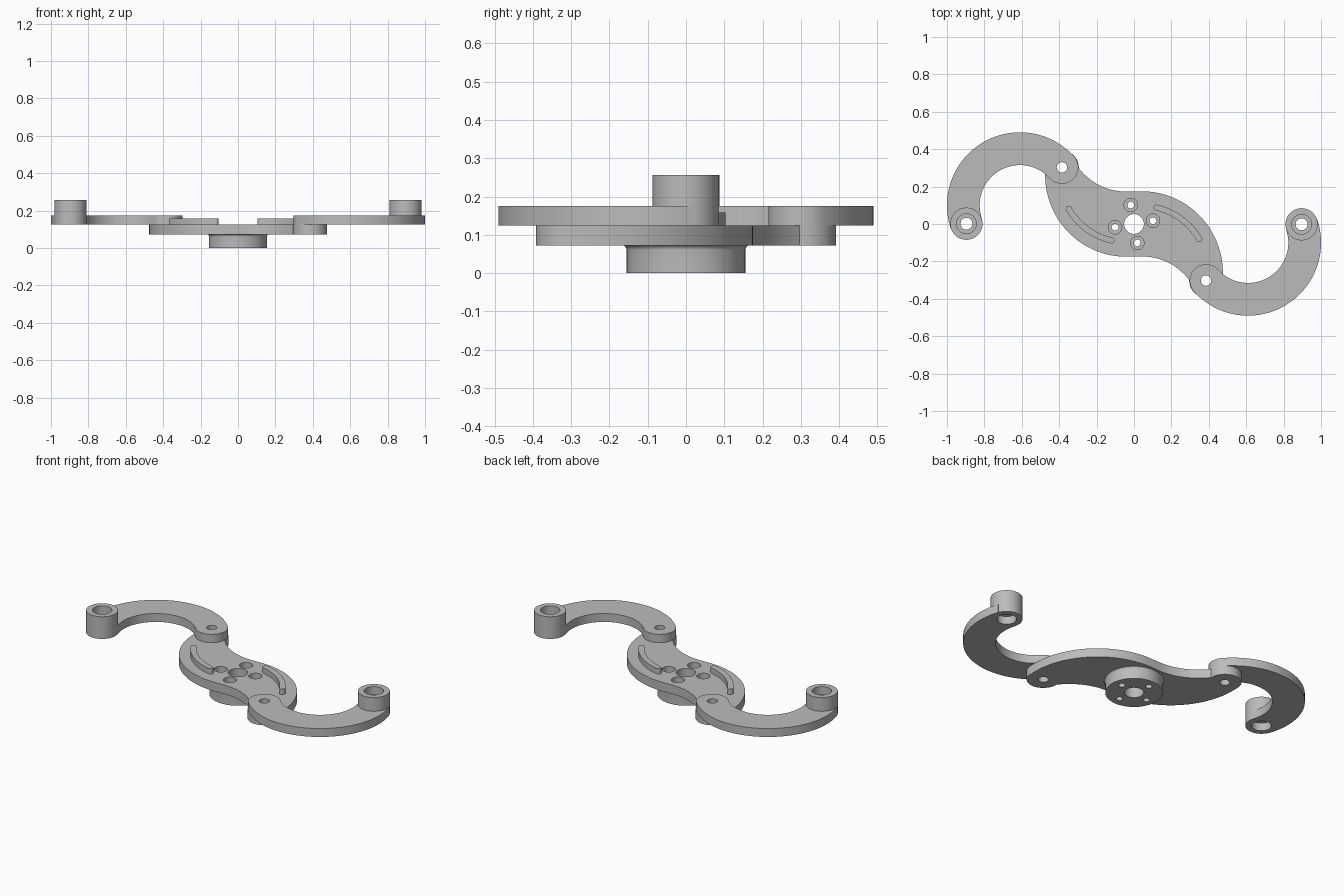
import bpy, bmesh, math
from math import radians, cos, sin, pi

if "Cube" in bpy.data.objects:
    bpy.data.objects.remove(bpy.data.objects["Cube"])

grey = bpy.data.materials.new("light_grey")
grey.diffuse_color = (0.5, 0.5, 0.5, 1)
grey.use_nodes = True
grey.node_tree.nodes["Principled BSDF"].inputs["Base Color"].default_value = grey.diffuse_color


def arc(c, r, a0, a1, n=32):
    """Points along an arc, angles in degrees."""
    return [(c[0] + r * cos(radians(a0 + (a1 - a0) * i / n)),
             c[1] + r * sin(radians(a0 + (a1 - a0) * i / n))) for i in range(n + 1)]


def turned(pts):
    return [(-x, -y) for x, y in pts]


def new_object(name, bm):
    bmesh.ops.remove_doubles(bm, verts=bm.verts, dist=1e-5)
    bmesh.ops.recalc_face_normals(bm, faces=bm.faces)
    mesh = bpy.data.meshes.new(name)
    bm.to_mesh(mesh)
    bm.free()
    mesh.materials.append(grey)
    ob = bpy.data.objects.new(name, mesh)
    bpy.context.collection.objects.link(ob)
    return ob


def prism(name, pts, z0, z1):
    bm = bmesh.new()
    face = bm.faces.new([bm.verts.new((x, y, z0)) for x, y in pts])
    ext = bmesh.ops.extrude_face_region(bm, geom=[face])["geom"]
    bmesh.ops.translate(bm, vec=(0, 0, z1 - z0),
                        verts=[v for v in ext if isinstance(v, bmesh.types.BMVert)])
    return new_object(name, bm)


def lathe(name, profile, n=64):
    """Closed solid turned around z from (radius, z) pairs."""
    bm = bmesh.new()
    rings = [[bm.verts.new((r * cos(2 * pi * i / n), r * sin(2 * pi * i / n), z))
              for i in range(n)] for r, z in profile]
    for a, b in zip(rings, rings[1:]):
        for i in range(n):
            bm.faces.new((a[i], a[(i + 1) % n], b[(i + 1) % n], b[i]))
    bm.faces.new(rings[0])
    bm.faces.new(rings[-1])
    return new_object(name, bm)


def cylinder(name, c, r, z0, z1, n=48):
    return prism(name, arc(c, r, 0, 360 * (n - 1) / n, n - 1), z0, z1)


def combine(ob, tool, operation):
    """Apply one boolean and drop the tool."""
    mod = ob.modifiers.new("bool", 'BOOLEAN')
    mod.operation, mod.solver, mod.object = operation, 'EXACT', tool
    graph = bpy.context.evaluated_depsgraph_get()
    mesh = bpy.data.meshes.new_from_object(ob.evaluated_get(graph))
    ob.modifiers.clear()
    ob.data = mesh
    bpy.data.objects.remove(tool)


def drill(ob, c, r, z0, z1):
    combine(ob, cylinder("cutter", c, r, z0, z1, 32), 'DIFFERENCE')


def finish(ob):
    ob.data.shade_smooth()
    ob.data.set_sharp_from_angle(angle=radians(30))


ARM_C, ARM_MID, HALF = (-0.61, 0.1), 0.3025, 0.0875
PIVOT = arc(ARM_C, ARM_MID, 42, 42, 1)[0]
TIP = arc(ARM_C, ARM_MID, 199, 199, 1)[0]
SWEEP_C = (-0.04, 0.26)

# central S-shaped plate
half = (arc((-0.04, 0.495), 0.322, 270, 218, 20)
        + arc(PIVOT, 0.09, -4, 180, 28)
        + arc(SWEEP_C, 0.435, 180, 270, 40))
body = prism("center_plate", half + turned(half), 0.072, 0.125)

# hub below with a small fillet into the plate
fillet = [(r, z) for r, z in arc((0.169, 0.060), 0.014, 180, 90, 6)]
combine(body, lathe("hub", [(0.155, 0)] + fillet + [(0.169, 0.078)]), 'UNION')

# raised curved ribs on the plate
a0, a1, r, w = 210, 257, 0.357, 0.016
ends = [arc(SWEEP_C, r, a, a, 1)[0] for a in (a0, a1)]
rib = (arc(SWEEP_C, r + w, a0, a1, 28) + arc(ends[1], w, a1, a1 + 180, 10)[1:-1]
       + arc(SWEEP_C, r - w, a1, a0, 28) + arc(ends[0], w, a0 + 180, a0 + 360, 10)[1:-1])
for pts in (rib, turned(rib)):
    combine(body, prism("rib", pts, 0.115, 0.158), 'UNION')

# centre bore, counterbored screw holes and pivot holes
drill(body, (0, 0), 0.053, -0.1, 0.3)
for k in range(4):
    c = arc((0, 0), 0.103, 10 + 90 * k, 10 + 90 * k, 1)[0]
    drill(body, c, 0.036, 0.05, 0.3)
    drill(body, c, 0.018, -0.1, 0.3)
for c in (PIVOT, turned([PIVOT])[0]):
    drill(body, c, 0.028, -0.1, 0.3)
finish(body)

# curved arm with rounded pivot end and a tall boss at the tip
outline = (arc(ARM_C, ARM_MID + HALF, 42, 199, 60)
           + arc(ARM_C, ARM_MID - HALF, 199, 42, 60)
           + arc(PIVOT, HALF, 222, 402, 24)[1:-1])
arm = prism("left_arm", outline, 0.125, 0.175)
combine(arm, cylinder("boss", TIP, 0.086, 0.125, 0.257, 64), 'UNION')
drill(arm, PIVOT, 0.028, 0, 0.4)
drill(arm, TIP, 0.032, 0, 0.4)
drill(arm, TIP, 0.053, 0.21, 0.4)
drill(arm, TIP, 0.053, 0, 0.172)
finish(arm)

# opposite arm is the same part turned half a revolution
other = bpy.data.objects.new("right_arm", arm.data)
other.rotation_euler.z = pi
bpy.context.collection.objects.link(other)
